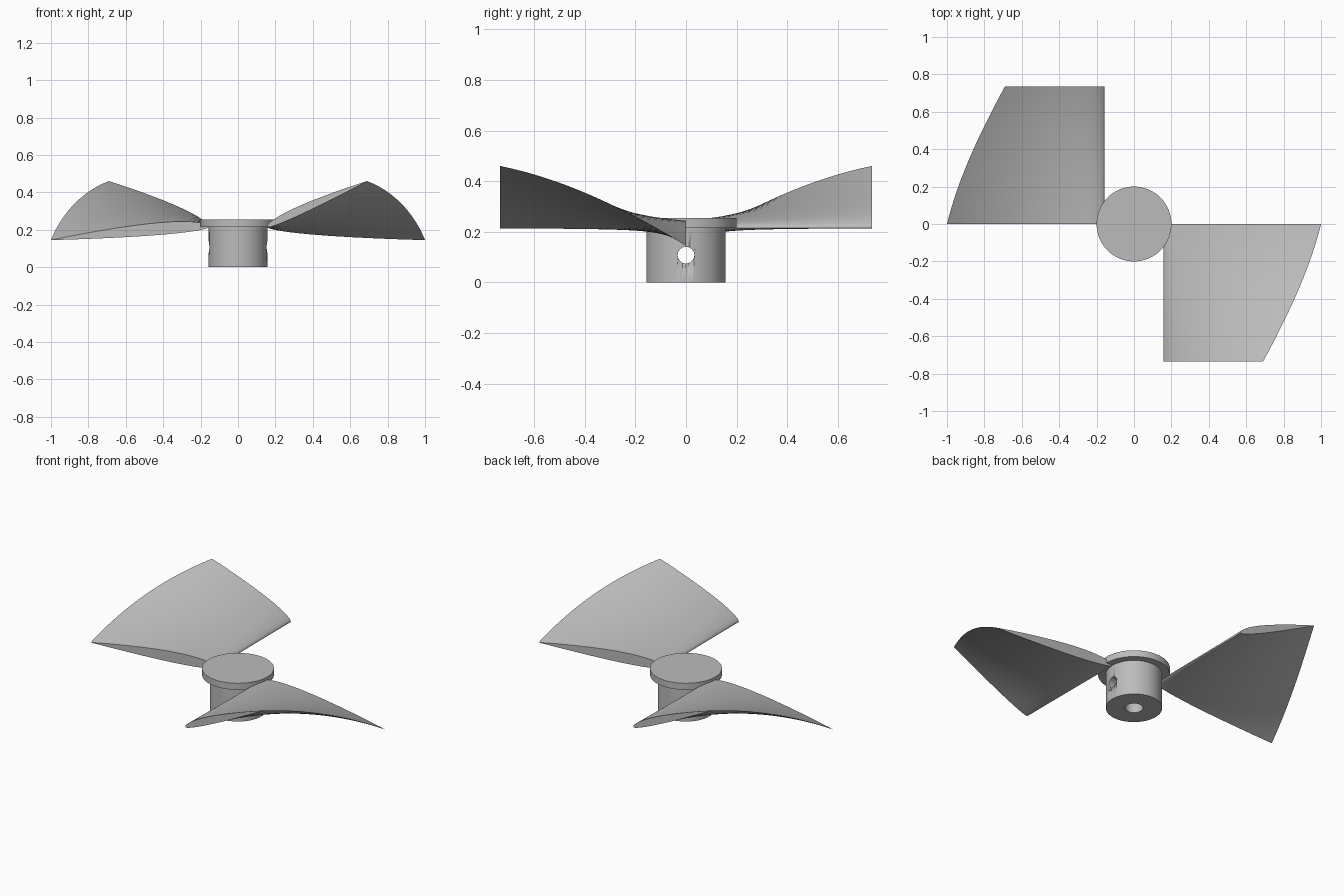
import bpy, bmesh, math

cube = bpy.data.objects.get("Cube")
if cube:
    bpy.data.objects.remove(cube, do_unlink=True)

grey = bpy.data.materials.new("plain grey")
grey.use_nodes = True
grey.diffuse_color = (0.5, 0.5, 0.5, 1)
grey.node_tree.nodes["Principled BSDF"].inputs["Base Color"].default_value = (0.5, 0.5, 0.5, 1)


def finish(name, bm, angle=30):
    """Turn a bmesh into a shaded object."""
    bmesh.ops.recalc_face_normals(bm, faces=bm.faces[:])
    mesh = bpy.data.meshes.new(name)
    bm.to_mesh(mesh)
    bm.free()
    mesh.materials.append(grey)
    ob = bpy.data.objects.new(name, mesh)
    bpy.context.collection.objects.link(ob)
    bpy.ops.object.select_all(action='DESELECT')
    ob.select_set(True)
    bpy.context.view_layer.objects.active = ob
    bpy.ops.object.shade_smooth_by_angle(angle=math.radians(angle))
    return ob


def lathe(name, profile, segments=72):
    """Spin a radius/height profile around the z axis."""
    bm = bmesh.new()
    verts = [bm.verts.new((r, 0, z)) for r, z in profile]
    edges = [bm.edges.new(pair) for pair in zip(verts, verts[1:])]
    bmesh.ops.spin(bm, geom=verts + edges, cent=(0, 0, 0), axis=(0, 0, 1),
                   angle=math.tau, steps=segments)
    bmesh.ops.remove_doubles(bm, verts=bm.verts[:], dist=1e-5)
    return finish(name, bm)


# Hub with shaft bore and top flange
hub = lathe("hub", [(0, 0.2), (0.05, 0.2), (0.05, 0), (0.157, 0),
                    (0.157, 0.215), (0.2, 0.215), (0.2, 0.255), (0, 0.255)])

# Pin hole drilled crosswise through the hub
drill = lathe("pin_hole_cutter", [(0, -0.3), (0.033, -0.3), (0.033, 0.3), (0, 0.3)], 32)
drill.rotation_euler = (0, math.pi / 2, 0)
drill.location.z = 0.108
drill.hide_render = True
cut = hub.modifiers.new("pin hole", 'BOOLEAN')
cut.operation = 'DIFFERENCE'
cut.object = drill
bpy.context.view_layer.objects.active = hub
bpy.ops.object.modifier_apply(modifier=cut.name)
bpy.data.objects.remove(drill, do_unlink=True)

# Blade dimensions
EDGE_X, EDGE_Z, SPAN = 0.157, 0.215, 0.735
POINTS, SECTIONS = 32, 28


def foil(s):
    """Half thickness of a rounded-nose wing section, peak 1."""
    return max(0, 2.969 * math.sqrt(s) - 1.26 * s - 3.516 * s**2
               + 2.843 * s**3 - 1.036 * s**4)


def section(u):
    """Wing section at span fraction u, as (x, z) points."""
    chord = 0.846 + (0.587 - 0.846) * u + 0.04 * u * (1 - u)
    pitch = math.radians(-4.75 + 29.45 * u)
    steps = [(1 - math.cos(math.pi * i / POINTS)) / 2 for i in range(POINTS + 1)]
    outline = [(s, 0.053 * foil(s)) for s in reversed(steps)]
    outline += [(s, -0.024 * foil(s)) for s in steps[1:-1]]
    c, d = math.cos(pitch), math.sin(pitch)
    return [(EDGE_X + chord * (s * c - t * d), EDGE_Z + chord * (s * d + t * c))
            for s, t in outline]


def blade(name, side):
    """Loft twisted sections; side -1 is the half-turn copy."""
    bm = bmesh.new()
    rings = []
    for k in range(SECTIONS + 1):
        u = k / SECTIONS
        rings.append([bm.verts.new((side * x, -side * SPAN * u, z)) for x, z in section(u)])
    n = len(rings[0])
    for a, b in zip(rings, rings[1:]):
        for i in range(n):
            j = (i + 1) % n
            bm.faces.new((a[i], a[j], b[j], b[i]))
    bm.faces.new(rings[0])
    bm.faces.new(rings[-1])
    return finish(name, bm, 40)


blade("left_blade", 1)
blade("right_blade", -1)
